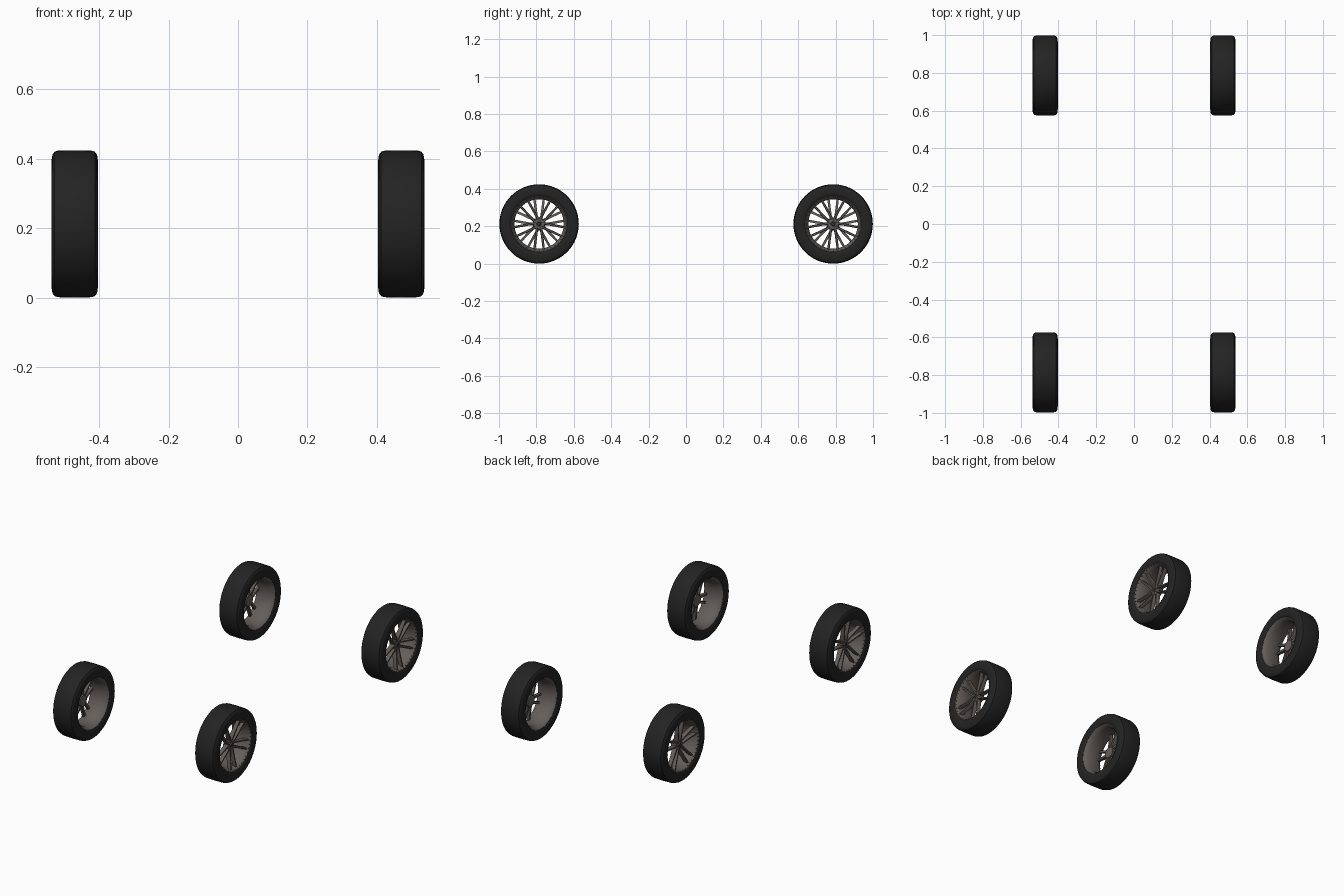
import bpy, bmesh, math
from mathutils import Matrix, Vector

cube = bpy.data.objects.get("Cube")
if cube:
    bpy.data.objects.remove(cube, do_unlink=True)


def material(name, rgb):
    m = bpy.data.materials.new(name)
    m.use_nodes = True
    m.diffuse_color = (*rgb, 1)
    m.node_tree.nodes["Principled BSDF"].inputs["Base Color"].default_value = (*rgb, 1)
    return m


RUBBER = material("black rubber", (0.017, 0.017, 0.017))
METAL = material("warm grey metal", (0.13, 0.112, 0.102))
DARK = material("dark metal", (0.04, 0.036, 0.034))


def mesh_from(bm, name, mat):
    bmesh.ops.recalc_face_normals(bm, faces=bm.faces)
    me = bpy.data.meshes.new(name)
    bm.to_mesh(me)
    bm.free()
    me.materials.append(mat)
    return me


# Closed (x, radius) profile turned around the axle (x axis)
def lathe(name, profile, mat, steps=64):
    bm = bmesh.new()
    vs = [bm.verts.new((x, 0, r)) for x, r in profile]
    es = [bm.edges.new((vs[i], vs[(i + 1) % len(vs)])) for i in range(len(vs))]
    bmesh.ops.spin(bm, geom=vs + es, cent=(0, 0, 0), axis=(1, 0, 0),
                   angle=math.tau, steps=steps, use_duplicate=False)
    bmesh.ops.remove_doubles(bm, verts=bm.verts, dist=1e-5)
    return mesh_from(bm, name, mat)


# Tapered bar from a to b, with (depth, width) at each end
def bar(bm, a, b, size_a, size_b):
    a, b = Vector(a), Vector(b)
    side = (b - a).cross(Vector((1, 0, 0))).normalized()
    rings = []
    for p, (d, w) in ((a, size_a), (b, size_b)):
        corners = ((0, -.3), (0, .3), (-.4, .5), (-1, .5), (-1, -.5), (-.4, -.5))
        rings.append([bm.verts.new(p + Vector((cx * d, 0, 0)) + side * cy * w)
                      for cx, cy in corners])
    n = len(rings[0])
    for i in range(n):
        j = (i + 1) % n
        bm.faces.new((rings[0][i], rings[0][j], rings[1][j], rings[1][i]))
    bm.faces.new(rings[0])
    bm.faces.new(rings[1])


# Ring of short cylinders along the axle
def studs(name, count, ring, radius, depth, x, mat, phase=0.0):
    bm = bmesh.new()
    for i in range(count):
        a = math.tau * i / count + phase
        place = Matrix.Translation((x, ring * math.sin(a), ring * math.cos(a)))
        bmesh.ops.create_cone(bm, cap_ends=True, segments=6, radius1=radius,
                              radius2=radius, depth=depth,
                              matrix=place @ Matrix.Rotation(math.pi / 2, 4, "Y"))
    return mesh_from(bm, name, mat)


# Five pairs of spokes
def spokes():
    bm = bmesh.new()
    for i in range(5):
        turn = Matrix.Rotation(math.tau * i / 5, 4, "X")
        for s in (-1, 1):
            bar(bm, turn @ Vector((.036, s * .010, .012)),
                turn @ Vector((.052, s * .026, .143)), (.028, .014), (.018, .012))
    return mesh_from(bm, "spokes", METAL)


tyre = lathe("tyre", [
    (.052, .146), (.062, .150), (.0675, .160), (.0675, .172), (.066, .190),
    (.064, .200), (.058, .208), (.048, .2112), (0, .2122), (-.048, .2112),
    (-.058, .208), (-.064, .200), (-.066, .190), (-.0675, .172),
    (-.0675, .160), (-.062, .150), (-.052, .146)], RUBBER)
rim = lathe("rim", [
    (.061, .154), (.062, .148), (.057, .143), (.048, .139), (.030, .132),
    (-.035, .132), (-.048, .138), (-.057, .143), (-.062, .148), (-.061, .154),
    (-.048, .150), (.048, .150)], METAL)
hub = lathe("hub", [(.038, 0), (.038, .010), (.035, .012), (.034, .028),
                    (.028, .033), (.004, .033), (.004, 0)], METAL, 40)
cap = lathe("hub_cap", [(.041, 0), (.041, .009), (.036, .011), (.036, 0)], DARK, 30)
nuts = studs("wheel_nuts", 5, .021, .0035, .006, .0345, DARK, math.pi / 5)
bolts = studs("rim_bolts", 40, .1445, .002, .004, .0585, DARK)
parts = [tyre, rim, spokes(), hub, cap, nuts, bolts]

# Four wheels, outer faces away from the middle
for side, sx in (("left", 1), ("right", -1)):
    for end, y in (("front", -.7855), ("rear", .7865)):
        face = Matrix.Rotation(0 if sx > 0 else math.pi, 4, "Z")
        spin = Matrix.Rotation(math.pi if sx > 0 else 0, 4, "X")
        place = Matrix.Translation((sx * .4705, y, .2122)) @ face @ spin
        for me in parts:
            ob = bpy.data.objects.new(f"{end}_{side}_{me.name}", me)
            bpy.context.collection.objects.link(ob)
            ob.matrix_world = place
            bpy.ops.object.select_all(action="DESELECT")
            ob.select_set(True)
            bpy.context.view_layer.objects.active = ob
            if me in (tyre, rim, hub, cap):
                bpy.ops.object.shade_smooth_by_angle(angle=math.radians(35))
